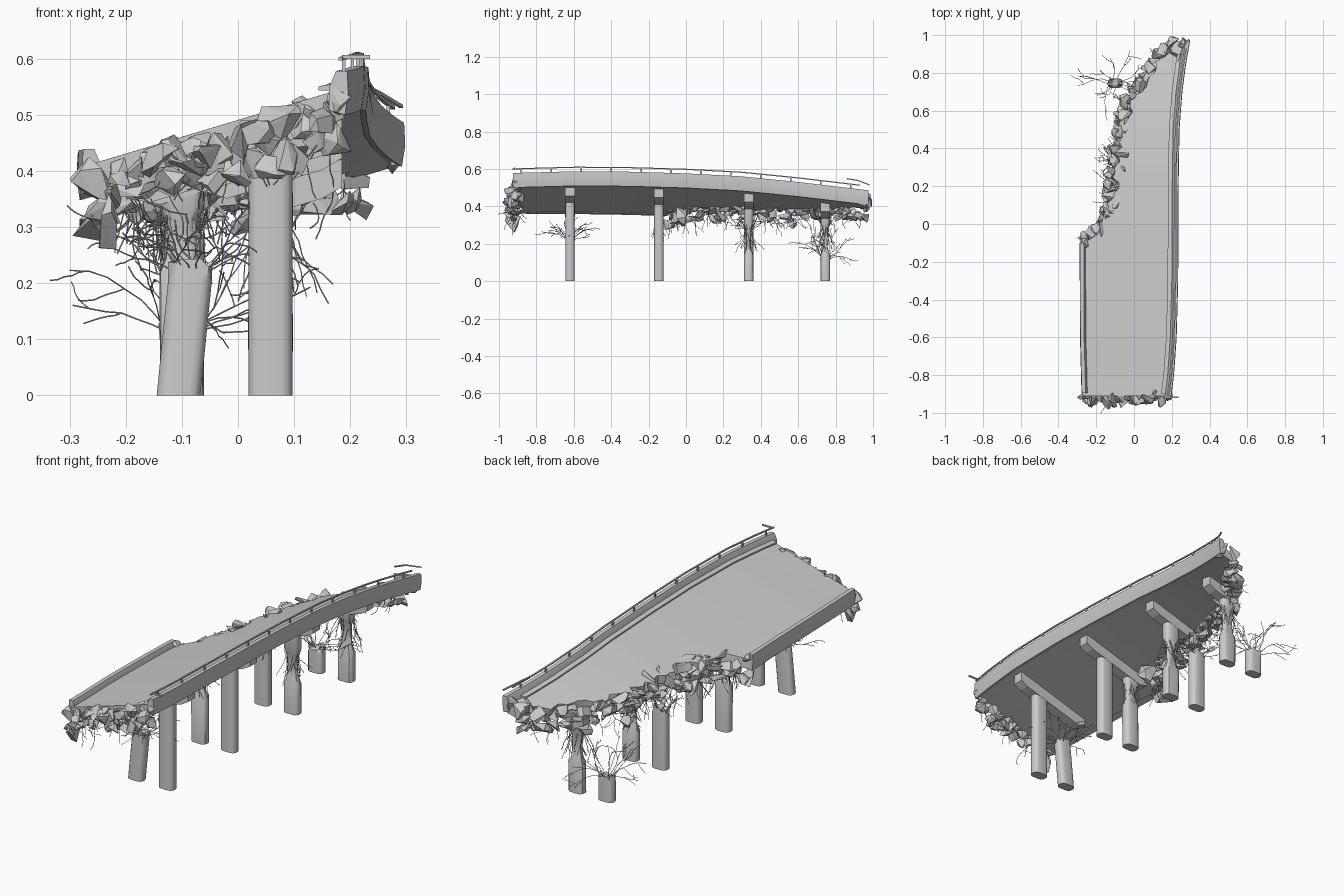
import bpy, bmesh, math, random
from mathutils import Vector, Matrix, Euler

if "Cube" in bpy.data.objects:
    bpy.data.objects.remove(bpy.data.objects["Cube"])

random.seed(7)
U = random.uniform
THICK, BANK = 0.045, 0.30

# edge tables: (y, value)
RIGHT_X = [(-.93, .19), (-.8, .206), (-.6, .22), (-.3, .228), (.2, .23), (.5, .235), (.7, .25), (.85, .27), (.98, .293)]
RIGHT_Z = [(-.93, .548), (-.6, .557), (-.3, .555), (0, .546), (.3, .53), (.6, .5), (.98, .455)]
LEFT_X = [(-.9, -.272), (-.6, -.28), (-.1, -.282), (-.09, -.23), (0, -.15), (.2, -.1), (.4, -.075),
          (.6, -.03), (.7, .03), (.8, .09), (.9, .17), (.98, .22)]


def sample(tab, y):
    if y <= tab[0][0]:
        return tab[0][1]
    for (a, va), (b, vb) in zip(tab, tab[1:]):
        if y <= b:
            return va + (vb - va) * (y - a) / (b - a)
    return tab[-1][1]


def top_z(x, y):
    return sample(RIGHT_Z, y) - BANK * (sample(RIGHT_X, y) - x)


def finish(name, bm, smooth=None):
    bmesh.ops.recalc_face_normals(bm, faces=bm.faces)
    me = bpy.data.meshes.new(name)
    bm.to_mesh(me)
    bm.free()
    ob = bpy.data.objects.new(name, me)
    bpy.context.collection.objects.link(ob)
    if smooth:
        bpy.ops.object.select_all(action='DESELECT')
        ob.select_set(True)
        bpy.context.view_layer.objects.active = ob
        bpy.ops.object.shade_smooth_by_angle(angle=math.radians(smooth))
    return ob


def loft(name, rings, smooth=None):
    bm = bmesh.new()
    vs = [[bm.verts.new(p) for p in r] for r in rings]
    n = len(vs[0])
    for a, b in zip(vs, vs[1:]):
        for i in range(n):
            bm.faces.new((a[i], a[(i + 1) % n], b[(i + 1) % n], b[i]))
    bm.faces.new(vs[0][::-1])
    bm.faces.new(vs[-1])
    return finish(name, bm, smooth)


def span(a, b, n):
    return [a + (b - a) * i / n for i in range(n + 1)]


# road deck with jagged broken left edge
rings = []
for y in span(-.91, .97, 70):
    xr, xl = sample(RIGHT_X, y) - .01, sample(LEFT_X, y)
    xl2 = xl
    if y > -.09:
        xl += U(-.025, .025)
        xl2 = xl + U(-.02, .03)
    rings.append([(xl, y, top_z(xl, y)), (xr, y, top_z(xr, y)),
                  (xr, y, top_z(xr, y) - THICK), (xl2, y, top_z(xl2, y) - THICK)])
loft("road_deck", rings, 25)


# edge barriers
def edge_sweep(name, table, y0, y1, profile, side, n=36):
    rings = []
    for y in span(y0, y1, n):
        x = sample(table, y)
        rings.append([(x + side * dx, y, top_z(x, y) + dz) for dx, dz in profile])
    return loft(name, rings, 25)


BARRIER = [(-.028, -.04), (-.028, .002), (-.016, .03), (.004, .03), (.006, -.01), (0, -.048)]
edge_sweep("right_barrier", RIGHT_X, -.925, .975, BARRIER, 1)
edge_sweep("left_barrier", LEFT_X, -.895, -.1, BARRIER, -1, 16)

# handrail and posts
rail = [(-.011, .049), (-.004, .049), (-.004, .055), (-.011, .055)]
edge_sweep("handrail", RIGHT_X, -.93, .93, rail, 1)
edge_sweep("kerb_line", RIGHT_X, -.9, .9, [(-.05, -.005), (-.05, .002), (-.028, .006), (-.028, -.005)], 1)
bm = bmesh.new()
for i in range(12):
    y = -.88 + i * .16
    x = sample(RIGHT_X, y)
    bmesh.ops.create_cube(bm, size=1, matrix=Matrix.Translation((x - .0075, y, top_z(x, y) + .038))
                          @ Matrix.Diagonal((.006, .009, .028, 1)))
finish("rail_posts", bm)
# torn rail end
loft("bent_rail_end", [[(x + a, y, z + b) for a, b in ((0, 0), (.006, 0), (.006, .006), (0, .006))]
     for x, y, z in ((.23, .86, .545), (.25, .92, .535), (.288, .98, .512))])
loft("front_rail_stub", [[(x, -.92 + a, .6 + b) for a, b in ((0, 0), (.006, 0), (.006, .007), (0, .007))]
     for x in (.185, .235)])


# columns
def column(name, x, y, levels, lean=0.0):
    rings = []
    for z, sx, sy, jit in levels:
        ring = []
        for cx, cy, a0 in ((1, 1, 0), (-1, 1, 90), (-1, -1, 180), (1, -1, 270)):
            for k in range(4):
                a = math.radians(a0 + 30 * k)
                px = cx * .019 + .02 * math.cos(a)
                py = cy * .005 + .02 * math.sin(a)
                ring.append((x + lean * z + px * sx + U(-jit, jit) * .4,
                             y + py * sy + U(-jit, jit) * .3, z + U(-jit, jit)))
        rings.append(ring)
    return loft(name, rings, 35)


def solid(z):
    return [(0, 1, 1, 0), (z, 1, 1, 0)]


def snapped(z):
    return [(0, 1, 1, 0), (z - .025, 1, 1, 0), (z, .95, .9, .014), (z + .005, .4, .4, .008)]


def worn(a, b, z):
    return [(0, 1, 1, 0), (a, 1, 1, .004), (a + .03, .7, .6, .008), ((a + b) / 2, .6, .45, .01),
            (b - .03, .7, .6, .008), (b, 1, 1, .004), (z, 1, 1, 0)]


ROWS = [-.62, -.145, .335, .745]
XR, XL = .058, -.1
CAP_START = [-.2, -.18, -.06, .01]
for i, y in enumerate(ROWS):
    zr = top_z(XR, y) - THICK - .02
    zl = top_z(XL, y) - THICK - .02
    column(f"right_column_{i}", XR, y, worn(.14, .31, zr) if i >= 2 else solid(zr))
    left = [snapped(.23), worn(.22, .34, zl), snapped(.29), snapped(.12)][i]
    column(f"left_column_{i}", XL - (.006 if i == 0 else 0), y, left, .1 if i == 0 else 0)
    # banked cap beam
    ends = []
    for x, d in ((CAP_START[i], .03), (CAP_START[i] + .04, .055), (.15, .055), (.185, .045)):
        z = top_z(x, y) - THICK + .01
        ends.append([(x, y - .026, z), (x, y + .026, z), (x, y + .026, z - d - .01), (x, y - .026, z - d - .01)])
    loft(f"cap_beam_{i}", ends)


# broken concrete chunks
def chunk(bm, pos, size, twist=.6):
    rot = Euler((U(-twist, twist), -.29 + U(-twist, twist), U(-3, 3))).to_matrix()
    vs = []
    for _ in range(11):
        p = Vector((U(-1, 1), U(-1, 1), U(-1, 1)))
        p /= max(abs(c) for c in p)
        vs.append(bm.verts.new(rot @ Vector([c * s / 2 for c, s in zip(p, size)]) + Vector(pos)))
    res = bmesh.ops.convex_hull(bm, input=vs)
    junk = [g for g in res["geom_interior"] if isinstance(g, bmesh.types.BMVert)]
    bmesh.ops.delete(bm, geom=junk, context='VERTS')


bm = bmesh.new()
for i in range(46):
    x = -.25 + .43 * i / 45
    chunk(bm, (x, U(-.94, -.90), top_z(x, -.92) - U(.015, .1)), (U(.04, .09), U(.03, .05), U(.03, .06)))
chunk(bm, (-.235, -.93, .32), (.07, .05, .1), .2)
finish("front_rubble", bm)

bm = bmesh.new()
for i in range(105):
    y = -.1 + 1.06 * i / 104
    x = sample(LEFT_X, max(y, -.07)) + U(-.045, .03)
    chunk(bm, (x, y, top_z(x, y) - U(-.005, .1)), (U(.04, .09), U(.03, .075), U(.018, .045)))
for p, s in (((-.25, -.1, .31), (.07, .06, .1)), ((-.1, -.02, .345), (.07, .05, .09)), ((.265, .95, .44), (.06, .06, .07)),
             ((.21, .96, .43), (.06, .06, .08)), ((-.09, .33, .36), (.08, .06, .08))):
    chunk(bm, p, s, .3)
finish("edge_rubble", bm)


# exposed reinforcement wires
def wires(name, seeds):
    cu = bpy.data.curves.new(name, 'CURVE')
    cu.dimensions = '3D'
    cu.bevel_depth, cu.bevel_resolution = .0013, 0

    def grow(p, d, length, branch):
        pts, n = [Vector(p)], 6
        d = Vector(d).normalized()
        for k in range(n):
            d = (d + Vector((U(-.35, .35), U(-.35, .35), U(-.35, .3)))).normalized()
            pts.append(pts[-1] + d * length / n)
            if branch and k in (2, 4):
                grow(pts[-1], d + Vector((U(-.9, .9), U(-.9, .9), U(-.7, .7))), length * .4, False)
        sp = cu.splines.new('POLY')
        sp.points.add(n)
        for q, v in zip(sp.points, pts):
            q.co = (*v, 1)

    for s in seeds:
        grow(*s)
    ob = bpy.data.objects.new(name, cu)
    bpy.context.collection.objects.link(ob)
    bpy.ops.object.select_all(action='DESELECT')
    ob.select_set(True)
    bpy.context.view_layer.objects.active = ob
    bpy.ops.object.convert(target='MESH')


seeds = []
for _ in range(26):
    x = U(-.24, .16)
    seeds.append(((x, -.92, top_z(x, -.92) - U(.05, .1)), (U(-.5, .5), U(-.6, .5), U(-1, -.1)), U(.05, .11), False))
wires("front_rebar", seeds)

seeds = []
for _ in range(85):
    y = U(-.1, .93)
    x = sample(LEFT_X, max(y, -.05)) + U(-.03, .02)
    seeds.append(((x, y, top_z(x, y) - U(.04, .1)), (U(-1, .5), U(-.7, .7), U(-1, -.1)), U(.05, .12), random.random() < .2))
wires("edge_rebar", seeds)

seeds = []
for (x, y, z, n, ln) in ((XL, .745, .115, 14, .2), (-.085, -.62, .22, 16, .14), (XL, .335, .28, 14, .1)):
    for k in range(n):
        a = k * 2 * math.pi / n
        c, s = math.cos(a), math.sin(a)
        seeds.append(((x + .028 * c, y + .014 * s, z), (c * U(.3, 1.2), s * U(.2, .9), U(.25, 1)), ln * U(.7, 1.15), True))
for (x, y, a, b) in ((XR, .335, .13, .32), (XR, .745, .13, .32), (XL, -.145, .2, .35)):
    for k in range(16):
        t = k * math.pi / 8
        seeds.append(((x + .034 * math.cos(t), y + .02 * math.sin(t), b), (U(-.1, .1), U(-.1, .1), -1), (b - a) * U(.7, 1), False))
wires("column_rebar", seeds)
